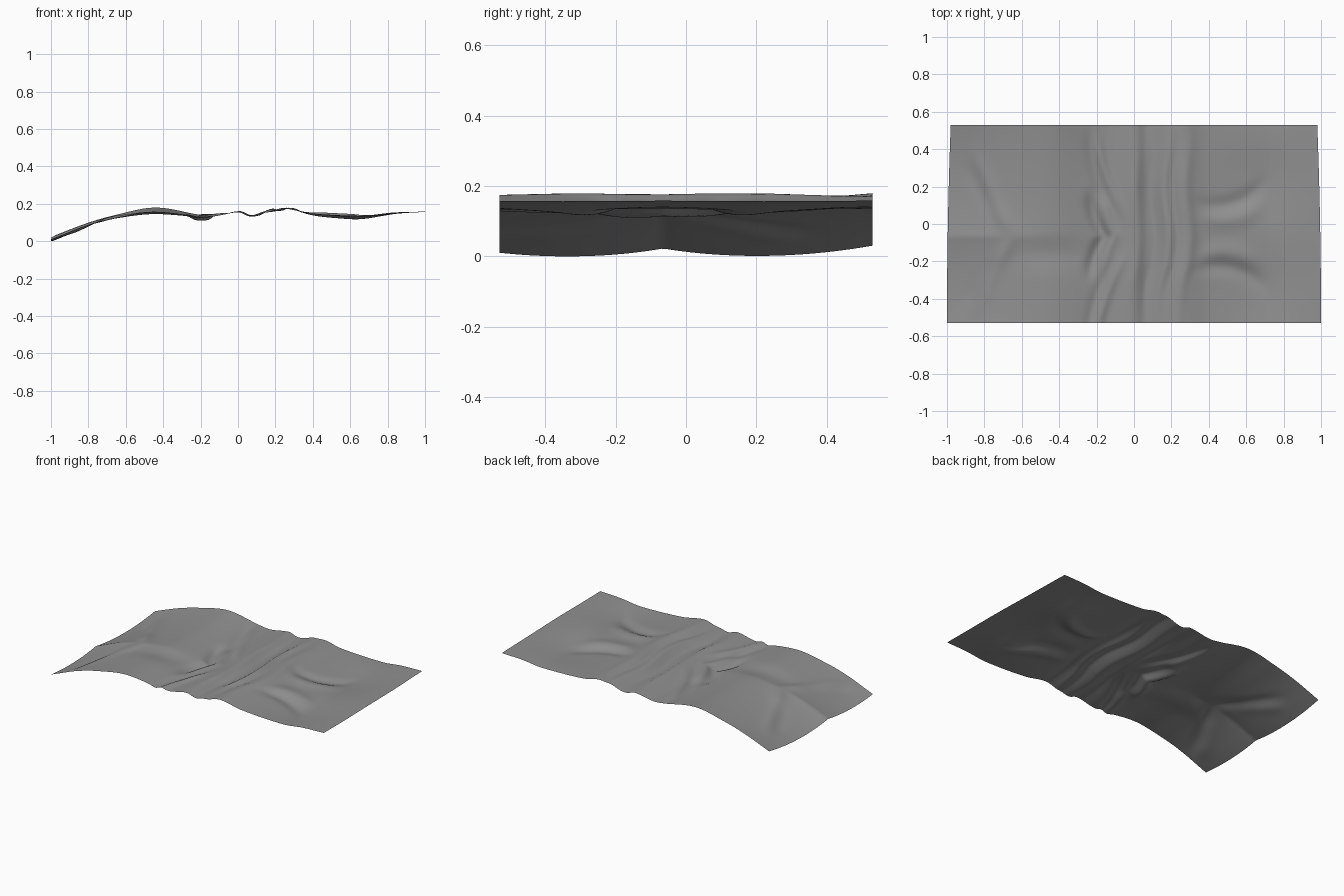
import bpy, bmesh, math
from mathutils import Vector

if "Cube" in bpy.data.objects:
    bpy.data.objects.remove(bpy.data.objects["Cube"])

CREASE = -.065   # the folds mirror about this line in y

# lengthwise height profile (x, z)
PROFILE = [(-1, .01), (-.8, .087), (-.66, .124), (-.45, .156), (-.16, .13), (0, .154),
           (.07, .138), (.24, .172), (.4, .147), (.7, .133), (.85, .15), (1, .157)]

# mirrored folds: x and distance from crease at both ends, bow, width, height
SIDE_FOLDS = [(-.63, -.03, -.86, .44, .015, .04, .013), (-.72, .1, -.9, .4, 0, .05, -.008),
              (-.05, .1, -.21, .56, .02, .026, .014), (-.13, .14, -.25, .56, .02, .03, -.009),
              (-.11, -.06, -.24, .24, .03, .032, -.02), (-.05, -.1, -.16, .24, .03, .028, .013),
              (.33, .17, .72, .3, -.06, .045, -.014), (.34, .1, .7, .16, -.04, .05, .01)]

# folds running across the middle: x, width, height
CROSS_FOLDS = [(.02, .03, .008), (.1, .026, -.009), (.17, .022, .011),
               (.22, .02, -.01), (.29, .03, .01)]


def profile(x):
    """Smooth curve through the profile points."""
    n = len(PROFILE)

    def slope(k):
        a, b = PROFILE[max(k - 1, 0)], PROFILE[min(k + 1, n - 1)]
        return (b[1] - a[1]) / (b[0] - a[0])
    i = max(k for k in range(n - 1) if PROFILE[k][0] <= x or k == 0)
    (x0, z0), (x1, z1) = PROFILE[i], PROFILE[i + 1]
    h = x1 - x0
    t = (x - x0) / h
    s = t * t * (3 - 2 * t)
    return z0 + (z1 - z0) * s + h * t * (1 - t) * ((1 - t) * slope(i) - t * slope(i + 1))


def side_fold(x, d, x0, d0, x1, d1, bow, width, high):
    """Bowed rounded ridge that fades smoothly at both ends."""
    axis = Vector((x1 - x0, d1 - d0))
    p = Vector((x - x0, d - d0))
    u = 2 * p.dot(axis) / axis.length_squared - 1
    v = axis.cross(p) / axis.length - bow * (1 - u * u) if abs(u) < 2 else 9
    return high * math.exp(-(v / width) ** 2 - (u / .85) ** 4)


def cross_fold(x, y, centre, width, high):
    """Ridge bending to the left at the front, fading to both edges."""
    bend = .22 * max(0, -y - .22) - .012 * math.cos(12 * (y - CREASE))
    fade = .25 + .75 * math.cos(y * math.pi / 1.06)
    return high * fade * math.exp(-((x + bend - centre) / width) ** 2)


def height(x, y):
    d = abs(y - CREASE)
    # two sagging arcs along the left end, meeting at the crease
    span = .595 if y > CREASE else .465
    t = d / span
    end = .01 + (.01 if y > CREASE else -.01) * t - (.095 if y > CREASE else .06) * t * (1 - t)
    z = profile(x) + end * math.exp(-((x + 1) / .33) ** 2)
    # centre crease and raised back edge on the left half
    z += .006 * math.exp(-d / .07) * math.exp(-((x + .7) / .3) ** 2)
    z += .022 * max(0, y / .53) ** 2 * math.exp(-((x + .45) / .25) ** 2)
    # broad hollow in front of the crease, gentle sway on the right
    z -= .012 * math.exp(-((x + .45) / .2) ** 2 - ((y + .16) / .08) ** 2)
    z += .006 * math.cos(11 * d) * math.exp(-((x - .68) / .22) ** 2)
    z += sum(side_fold(x, d, *f) for f in SIDE_FOLDS)
    return z + sum(cross_fold(x, y, *f) for f in CROSS_FOLDS)


# cloth sheet
bm = bmesh.new()
bmesh.ops.create_grid(bm, x_segments=140, y_segments=76, size=1)
for v in bm.verts:
    x, y = v.co.x, v.co.y * .53
    v.co = (x * (1 - .02 * ((y + .53) / 1.06) ** 2), y, height(x, y))
low = min(v.co.z for v in bm.verts)
bmesh.ops.translate(bm, verts=bm.verts, vec=(0, 0, -low))
mesh = bpy.data.meshes.new("cloth_sheet")
bm.to_mesh(mesh)
bm.free()
mesh.shade_smooth()
grey = bpy.data.materials.new("dark_grey_cloth")
grey.diffuse_color = (.28, .28, .28, 1)
grey.use_nodes = True
grey.node_tree.nodes["Principled BSDF"].inputs["Base Color"].default_value = grey.diffuse_color
mesh.materials.append(grey)
bpy.context.collection.objects.link(bpy.data.objects.new("cloth_sheet", mesh))
